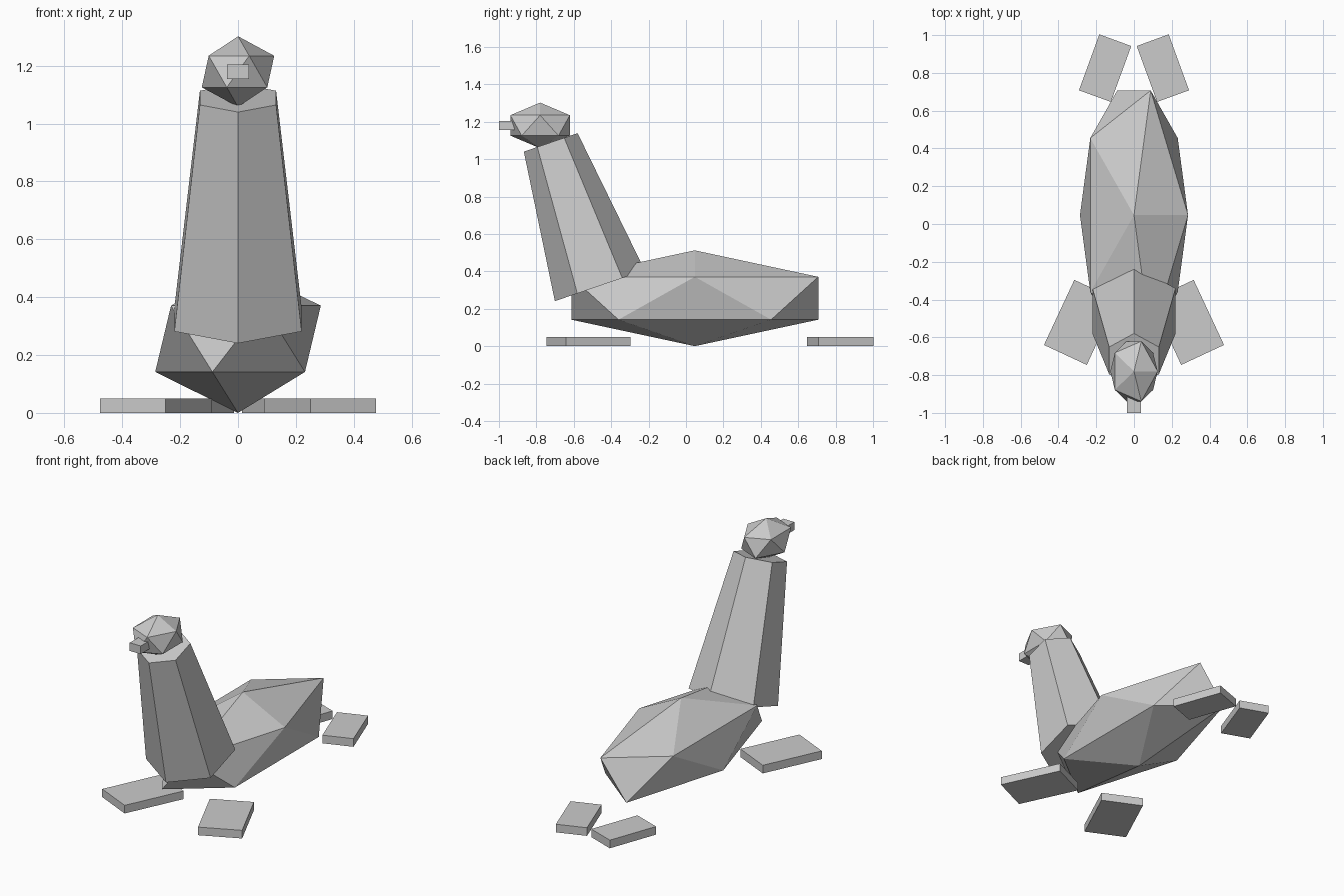
import bpy
import math

if "Cube" in bpy.data.objects:
    bpy.data.objects.remove(bpy.data.objects["Cube"], do_unlink=True)

# Single plain colour
grey = bpy.data.materials.new("light_grey")
grey.use_nodes = True
grey.diffuse_color = (0.6, 0.6, 0.6, 1)
grey.node_tree.nodes["Principled BSDF"].inputs["Base Color"].default_value = (0.6, 0.6, 0.6, 1)


def finish(name, scale=(1, 1, 1)):
    """Name the new primitive, size it and colour it."""
    part = bpy.context.object
    part.name = name
    part.scale = scale
    part.data.materials.append(grey)
    return part


def faceted_ball(name, centre, radii):
    bpy.ops.mesh.primitive_ico_sphere_add(subdivisions=1, radius=1, location=centre)
    return finish(name, radii)


def box(name, centre, size, turn=0):
    bpy.ops.mesh.primitive_cube_add(size=1, location=centre, rotation=(0, 0, turn))
    return finish(name, size)


# Long low-poly body and small head
faceted_ball("body", (0, 0.047, 0.256), (0.32, 0.776, 0.256))
faceted_ball("head", (0, -0.78, 1.18), (0.14, 0.187, 0.122))

# Six-sided tapering neck, leaning forward
bpy.ops.mesh.primitive_cone_add(vertices=6, radius1=0.254, radius2=0.152, depth=0.81,
                                location=(0, -0.592, 0.706), rotation=(0.33, 0, 0))
finish("neck")

# Nose block
box("nose", (0, -0.95, 1.18), (0.075, 0.1, 0.05))

# Mirrored pairs of flat flippers
for side, s in (("left", 1), ("right", -1)):
    box(f"front_flipper_{side}", (s * 0.283, -0.521, 0.025), (0.25, 0.38, 0.05), s * math.radians(25))
    box(f"back_flipper_{side}", (s * 0.153, 0.825, 0.025), (0.18, 0.315, 0.05), s * math.radians(20))
